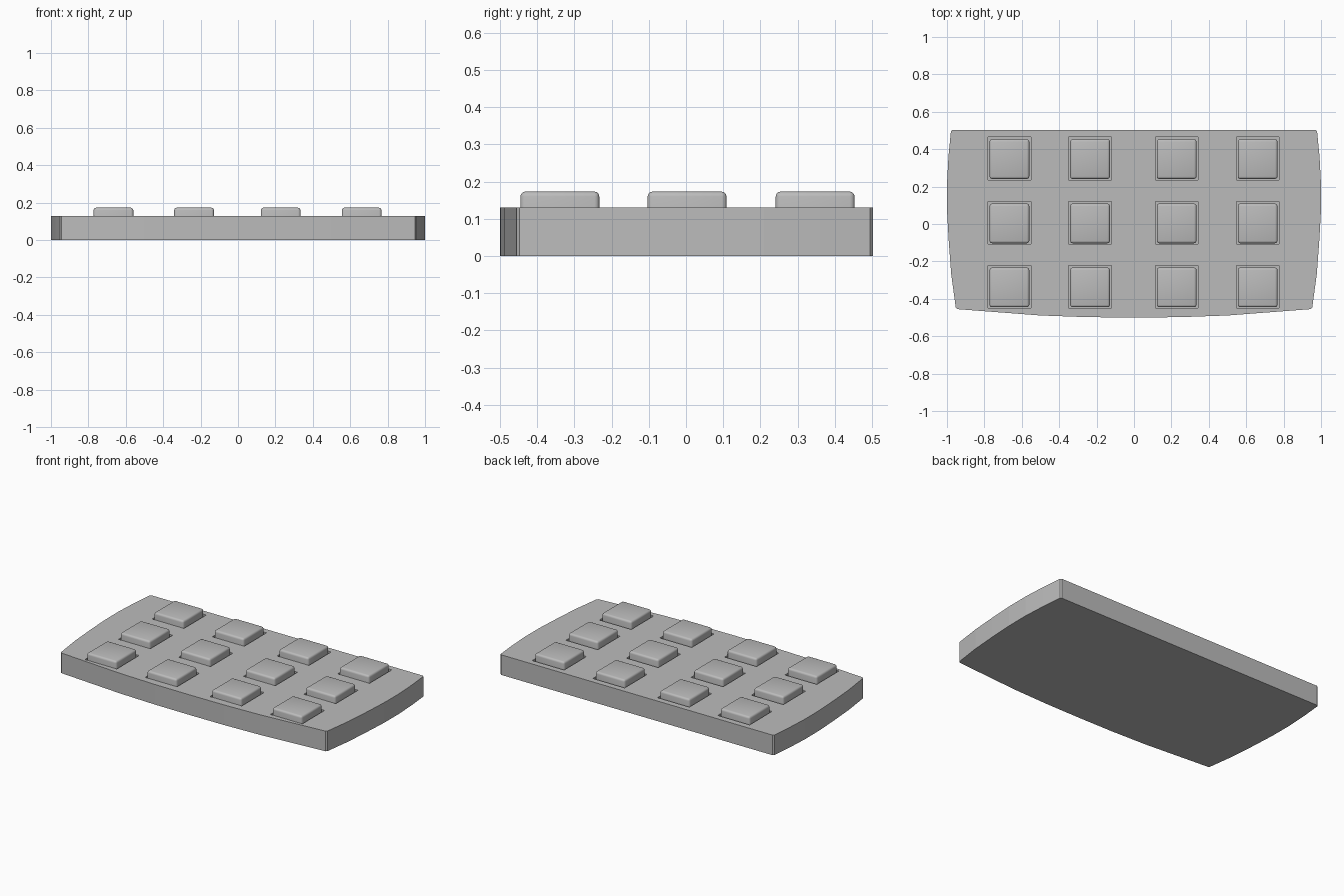
import bpy, bmesh, math
from mathutils import Matrix

if "Cube" in bpy.data.objects:
    bpy.data.objects.remove(bpy.data.objects["Cube"], do_unlink=True)

# Single grey finish
grey = bpy.data.materials.new("mid grey")
grey.use_nodes = True
colour = (0.5, 0.5, 0.5, 1)
grey.diffuse_color = colour
grey.node_tree.nodes["Principled BSDF"].inputs["Base Color"].default_value = colour

COLUMNS = (-0.666, -0.235, 0.228, 0.661)
ROWS = (-0.339, 0.003, 0.347)
BASE_TOP, KEY_TOP, SOCKET_FLOOR = 0.13, 0.173, 0.085


def make_object(name, bm):
    bmesh.ops.recalc_face_normals(bm, faces=bm.faces)
    mesh = bpy.data.meshes.new(name)
    bm.to_mesh(mesh)
    bm.free()
    mesh.materials.append(grey)
    obj = bpy.data.objects.new(name, mesh)
    bpy.context.collection.objects.link(obj)
    return obj


def add_box(bm, x, y, size_x, size_y, low, high):
    place = Matrix.Translation((x, y, (low + high) / 2))
    scale = Matrix.Diagonal((size_x, size_y, high - low, 1))
    bmesh.ops.create_cube(bm, size=1, matrix=place @ scale)


def activate(obj):
    bpy.ops.object.select_all(action="DESELECT")
    obj.select_set(True)
    bpy.context.view_layer.objects.active = obj


# Base plate: half outline from front centre to back, mirrored and extruded
half = [(0.25, -0.498), (0.5, -0.489), (0.75, -0.47), (0.945, -0.455),
        (0.953, -0.447), (0.977, -0.27), (0.99, -0.1), (0.999, 0.06),
        (1.0, 0.21), (0.992, 0.36), (0.979, 0.495), (0.97, 0.503)]
outline = [(0, -0.5)] + half + [(-x, y) for x, y in reversed(half)]
bm = bmesh.new()
floor = bm.faces.new([bm.verts.new((x, y, 0)) for x, y in outline])
top = bmesh.ops.extrude_face_region(bm, geom=[floor])["geom"]
bmesh.ops.translate(bm, vec=(0, 0, BASE_TOP),
                    verts=[v for v in top if isinstance(v, bmesh.types.BMVert)])
base = make_object("base_plate", bm)

# Key sockets sunk into the plate
bm = bmesh.new()
for x in COLUMNS:
    for y in ROWS:
        add_box(bm, x, y + 0.003, 0.228, 0.228, SOCKET_FLOOR, BASE_TOP + 0.05)
cutter = make_object("socket_cutter", bm)
cutter.hide_render = True
cut = base.modifiers.new("sockets", "BOOLEAN")
cut.operation = "DIFFERENCE"
cut.solver = "EXACT"
cut.object = cutter
activate(base)
bpy.ops.object.modifier_apply(modifier=cut.name)
bpy.data.objects.remove(cutter, do_unlink=True)

# Keys with softened edges
for row, y in enumerate(ROWS, 1):
    for column, x in enumerate(COLUMNS, 1):
        bm = bmesh.new()
        add_box(bm, x, y, 0.212, 0.212, SOCKET_FLOOR, KEY_TOP)
        edges = [e for e in bm.edges
                 if max(v.co.z for v in e.verts) > SOCKET_FLOOR + 0.01]
        bmesh.ops.bevel(bm, geom=edges, offset=0.013, segments=3,
                        profile=0.5, affect="EDGES")
        key = make_object(f"key_row_{row}_column_{column}", bm)
        activate(key)
        bpy.ops.object.shade_smooth_by_angle(angle=math.radians(35))
